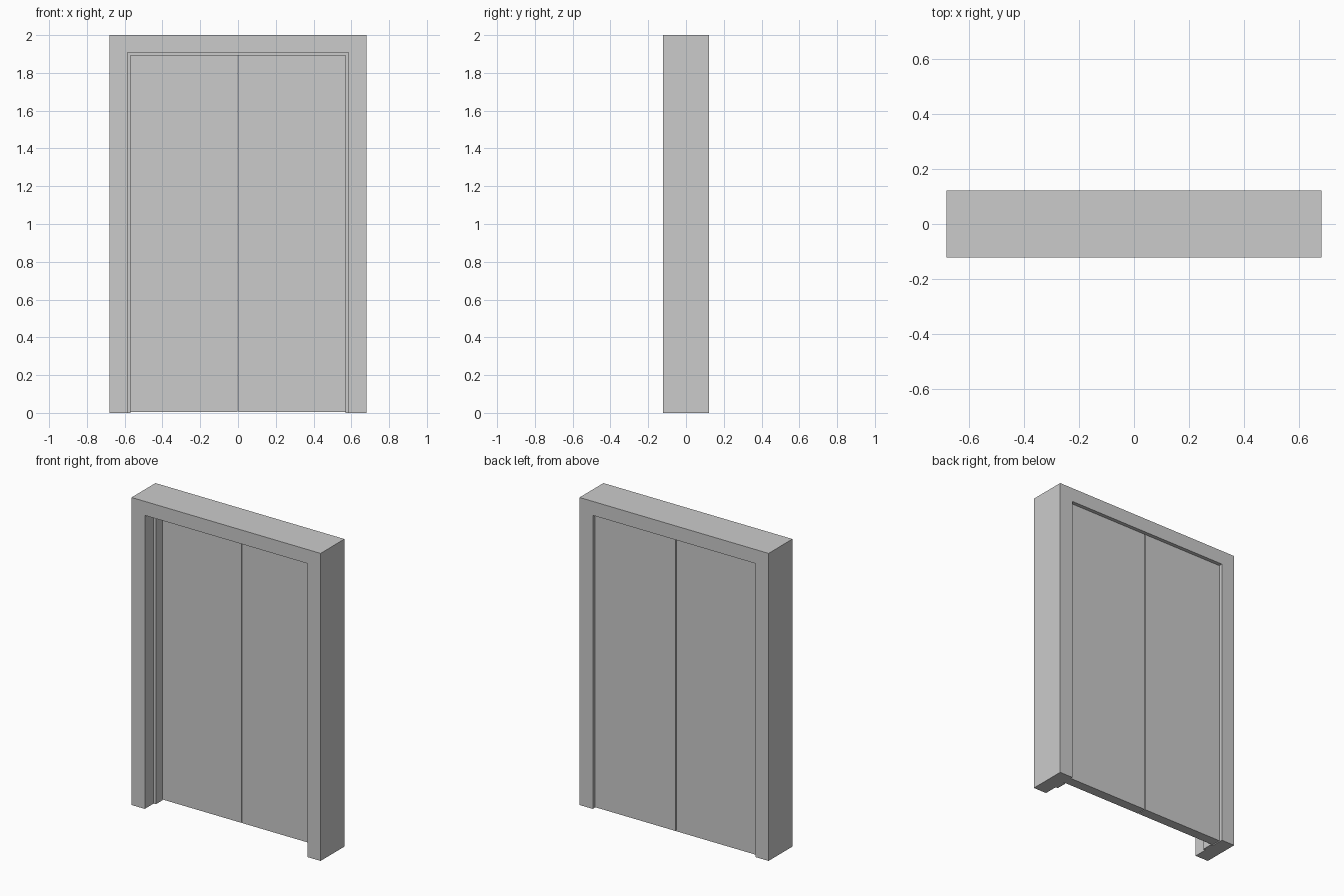
import bpy, bmesh

if "Cube" in bpy.data.objects:
    bpy.data.objects.remove(bpy.data.objects["Cube"])

# Frame section: (half width, head height, y), from the front outer corner round
OUT, OPEN, STOP = (0.68, 2.0), (0.585, 1.909), (0.569, 1.891)
D, STOP_FRONT, STOP_BACK = 0.1225, -0.031, 0.037
PROFILE = [(*OUT, -D), (*OPEN, -D), (*OPEN, STOP_FRONT), (*STOP, STOP_FRONT),
           (*STOP, STOP_BACK), (*OPEN, STOP_BACK), (*OPEN, D), (*OUT, D)]


def finish(name, bm):
    bmesh.ops.recalc_face_normals(bm, faces=bm.faces)
    mesh = bpy.data.meshes.new(name)
    bm.to_mesh(mesh)
    bm.free()
    obj = bpy.data.objects.new(name, mesh)
    bpy.context.collection.objects.link(obj)
    return obj


# Door frame: section swept up, across and down with mitred corners
bm = bmesh.new()
path = [(-1, 0), (-1, 1), (1, 1), (1, 0)]
rings = [[bm.verts.new((sx * w, y, sz * h)) for w, h, y in PROFILE] for sx, sz in path]
n = len(PROFILE)
for a, b in zip(rings, rings[1:]):
    for i in range(n):
        j = (i + 1) % n
        bm.faces.new((a[i], a[j], b[j], b[i]))
bm.faces.new(rings[0])
bm.faces.new(rings[-1])
finish("door_frame", bm)


# Two door leaves, closing against the stop and set slightly in from the back
def leaf(name, x0, x1):
    y0, y1, z0, z1 = STOP_BACK + 0.001, 0.102, 0.004, 1.906
    bm = bmesh.new()
    bmesh.ops.create_cube(bm, size=1)
    bmesh.ops.scale(bm, vec=(x1 - x0, y1 - y0, z1 - z0), verts=bm.verts)
    bmesh.ops.translate(bm, vec=((x0 + x1) / 2, (y0 + y1) / 2, (z0 + z1) / 2), verts=bm.verts)
    finish(name, bm)


leaf("left_door_leaf", -0.582, -0.003)
leaf("right_door_leaf", 0.003, 0.582)
